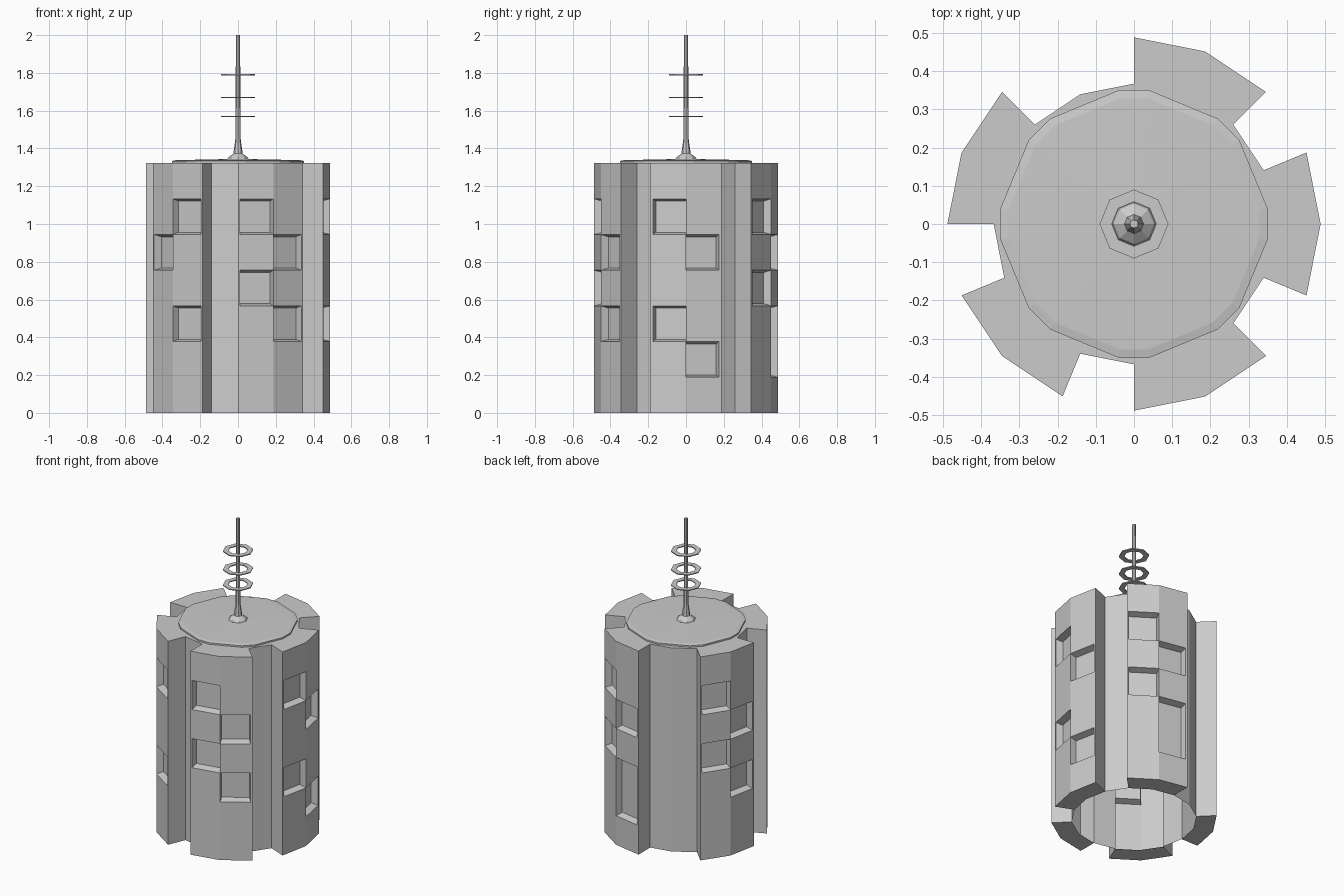
import bpy, bmesh, math
from mathutils import Vector

cube = bpy.data.objects.get("Cube")
if cube:
    bpy.data.objects.remove(cube, do_unlink=True)

CORE, OUTER, RECESS = 0.367, 0.488, 0.445   # radii
SIDES, ROWS, HEIGHT = 16, 7, 1.322
ROW = HEIGHT / ROWS

grey = bpy.data.materials.new("Plain grey")
grey.use_nodes = True
grey.diffuse_color = (0.6, 0.6, 0.6, 1)
grey.node_tree.nodes["Principled BSDF"].inputs["Base Color"].default_value = (0.6, 0.6, 0.6, 1)


def make_object(name, bm):
    bmesh.ops.remove_doubles(bm, verts=bm.verts, dist=0.0001)
    bmesh.ops.recalc_face_normals(bm, faces=bm.faces)
    mesh = bpy.data.meshes.new(name)
    bm.to_mesh(mesh)
    bm.free()
    mesh.materials.append(grey)
    obj = bpy.data.objects.new(name, mesh)
    bpy.context.collection.objects.link(obj)
    return obj


def point(t, r, z):
    """Point on the sixteen-sided ring; t counts sides and may be fractional."""
    def corner(k):
        a = math.tau * k / SIDES
        return Vector((r * math.cos(a), r * math.sin(a), z))
    k = math.floor(t)
    return corner(k).lerp(corner(k + 1), t - k)


def face(bm, *pts):
    bm.faces.new([bm.verts.new(p) for p in pts])


def panel(bm, t0, t1, r, z0, z1):
    face(bm, point(t0, r, z0), point(t1, r, z0), point(t1, r, z1), point(t0, r, z1))


def window(bm, t0, t1, z0, z1, dz=0.012):
    """Recessed pane with four sloping reveals."""
    front = [point(t0, OUTER, z0), point(t1, OUTER, z0), point(t1, OUTER, z1), point(t0, OUTER, z1)]
    back = [point(t0, RECESS, z0 + dz), point(t1, RECESS, z0 + dz),
            point(t1, RECESS, z1 - dz), point(t0, RECESS, z1 - dz)]
    face(bm, *back)
    for i in range(4):
        j = (i + 1) % 4
        face(bm, front[i], front[j], back[j], back[i])


# Raised bays: first side -> window row spans for its two sides
bays = {
    15: ([(5, 6), (2, 3)], [(4, 5), (1, 2)]),
    2: ([(5, 6), (3, 4)], [(4, 5), (1, 3)]),
    6: ([(5, 6), (3, 4)], [(4, 5), (2, 3)]),
    9: ([(4, 5)], [(5, 6), (2, 3)]),
    12: ([(5, 6), (3, 4)], [(4, 5), (2, 3)]),
}
raised = {(s + i) % SIDES for s in bays for i in (0, 1)}

# Tower wall: plain sides at the core radius, raised bays stepped outward
bm = bmesh.new()
for side in range(SIDES):
    if side not in raised:
        panel(bm, side, side + 1, CORE, 0, HEIGHT)
for start, columns in bays.items():
    for i, spans in enumerate(columns):
        t = start + i
        # narrow rim along the outer edge of the bay
        rim = 0.06
        t0, t1 = (t + rim, t + 1) if i == 0 else (t, t + 1 - rim)
        panel(bm, *((t, t0) if i == 0 else (t1, t + 1)), OUTER, 0, HEIGHT)
        level = 0
        for lo, hi in sorted(spans):
            panel(bm, t0, t1, OUTER, level * ROW, lo * ROW)
            window(bm, t0, t1, lo * ROW, hi * ROW)
            level = hi
        panel(bm, t0, t1, OUTER, level * ROW, HEIGHT)
        for z in (0, HEIGHT):
            face(bm, point(t, CORE, z), point(t + 1, CORE, z), point(t + 1, OUTER, z), point(t, OUTER, z))
    for t in (start, start + 2):
        face(bm, point(t, CORE, 0), point(t, OUTER, 0), point(t, OUTER, HEIGHT), point(t, CORE, HEIGHT))
# roof deck inside the wall
face(bm, *[point(k, CORE, HEIGHT) for k in range(SIDES)])
make_object("tower_wall", bm)


def lathe(name, profile, angles):
    """Spin a (radius, height) profile around z, closing on the axis at r = 0."""
    bm = bmesh.new()
    rings = [[Vector((r * math.cos(a), r * math.sin(a), z)) for a in angles] for r, z in profile]
    n = len(angles)
    for (r0, _), (r1, _), low, high in zip(profile, profile[1:], rings, rings[1:]):
        for i in range(n):
            j = (i + 1) % n
            if r1 == 0:
                face(bm, low[i], low[j], high[i])
            elif r0 == 0:
                face(bm, low[i], high[j], high[i])
            else:
                face(bm, low[i], low[j], high[j], high[i])
    return make_object(name, bm)


# Roof lid: octagon with clipped corners and a very shallow rise
lid_angles = [math.radians(45 * k + d) for k in range(8) for d in (-6.5, 6.5)]
lathe("roof_lid", [(0, 1.324), (0.352, 1.324), (0.352, 1.334), (0.33, 1.338), (0, 1.345)], lid_angles)

# Antenna mast with flared foot
eight = [math.tau * k / 8 for k in range(8)]
lathe("antenna_mast", [(0.06, 1.338), (0.052, 1.352), (0.025, 1.372), (0.014, 1.45),
                       (0.011, 2.0), (0, 2.0)], eight)

# Thin floating antenna rings
for i, z in enumerate((1.57, 1.67, 1.79)):
    lathe(f"antenna_ring_{i + 1}", [(0.058, z - 0.003), (0.09, z - 0.003), (0.09, z + 0.003),
                                    (0.058, z + 0.003), (0.058, z - 0.003)], eight)
